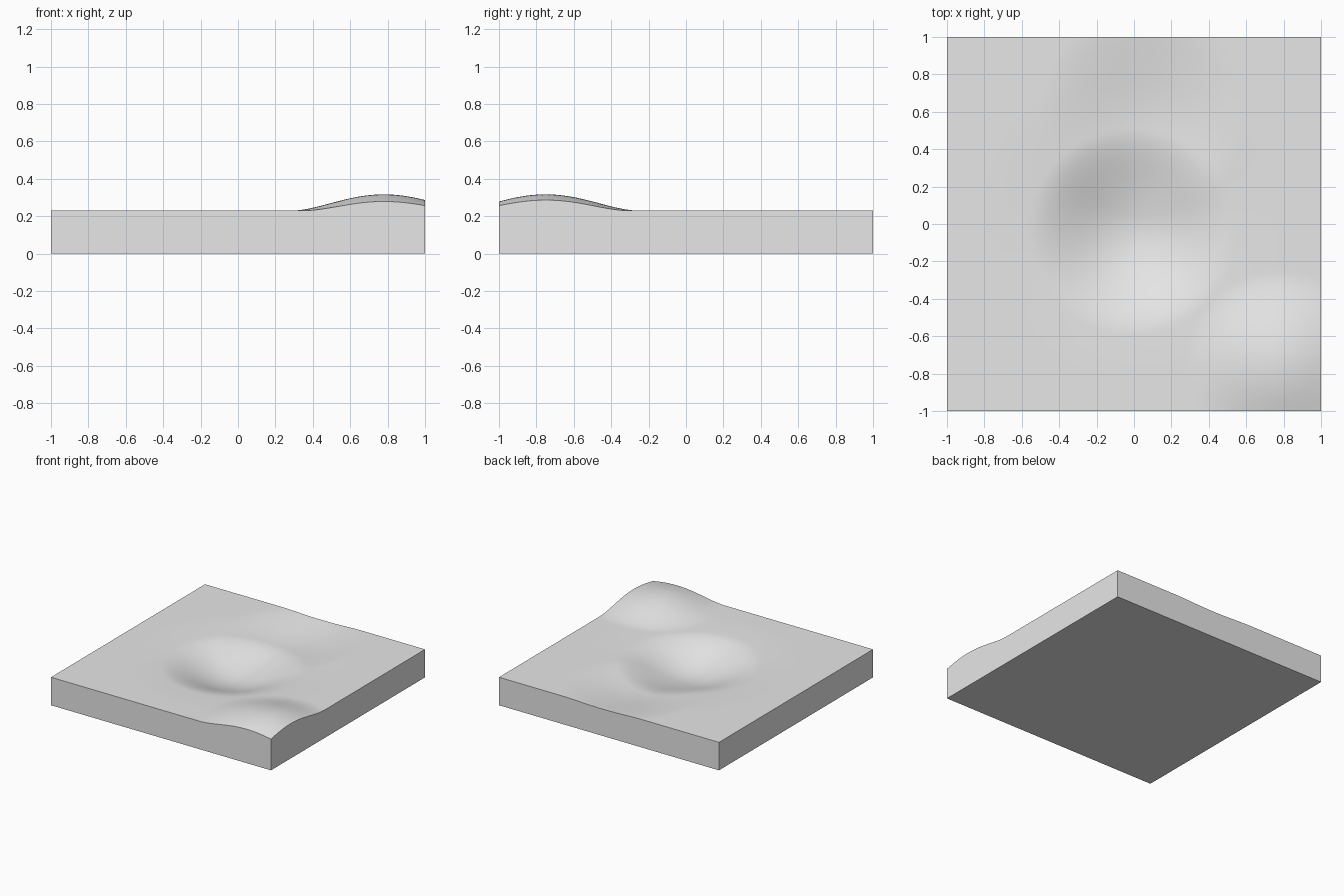
import bpy, bmesh

if "Cube" in bpy.data.objects:
    bpy.data.objects.remove(bpy.data.objects["Cube"])

BASE = 0.23

# Soft mounds and hollows: centre x, centre y, radius, height
RELIEF = [
    (0.78, -0.75, 0.50, 0.087),    # corner mound
    (-0.01, -0.04, 0.55, -0.120),  # main hollow
    (0.00, 0.00, 0.85, -0.025),    # wide shallow rim around it
    (0.06, 0.60, 0.55, -0.045),    # faint rear hollow
]


def height(x, y):
    z = BASE
    for cx, cy, radius, h in RELIEF:
        r2 = ((x - cx) ** 2 + (y - cy) ** 2) / radius ** 2
        if r2 < 1:
            z += h * (1 - r2) ** 2
    return z


# Undulating top surface
bm = bmesh.new()
bmesh.ops.create_grid(bm, x_segments=100, y_segments=100, size=1)
for v in bm.verts:
    v.co.z = height(v.co.x, v.co.y)

# Straight side walls and flat underside
rim = [e for e in bm.edges if e.is_boundary]
new = bmesh.ops.extrude_edge_only(bm, edges=rim)["geom"]
for v in new:
    if isinstance(v, bmesh.types.BMVert):
        v.co.z = 0
bottom = [e for e in new if isinstance(e, bmesh.types.BMEdge)
          and all(abs(v.co.z) < 1e-6 for v in e.verts)]
bmesh.ops.edgeloop_fill(bm, edges=bottom)
bmesh.ops.recalc_face_normals(bm, faces=bm.faces[:])

mesh = bpy.data.meshes.new("terrain_slab")
bm.to_mesh(mesh)
bm.free()
slab = bpy.data.objects.new("terrain_slab", mesh)
bpy.context.collection.objects.link(slab)

# Plain light grey
grey = bpy.data.materials.new("light_grey")
grey.diffuse_color = (0.8, 0.8, 0.8, 1)
grey.use_nodes = True
grey.node_tree.nodes["Principled BSDF"].inputs["Base Color"].default_value = grey.diffuse_color
mesh.materials.append(grey)

# Smooth relief with crisp outer edges
bpy.context.view_layer.objects.active = slab
slab.select_set(True)
bpy.ops.object.shade_smooth_by_angle(angle=0.7)
